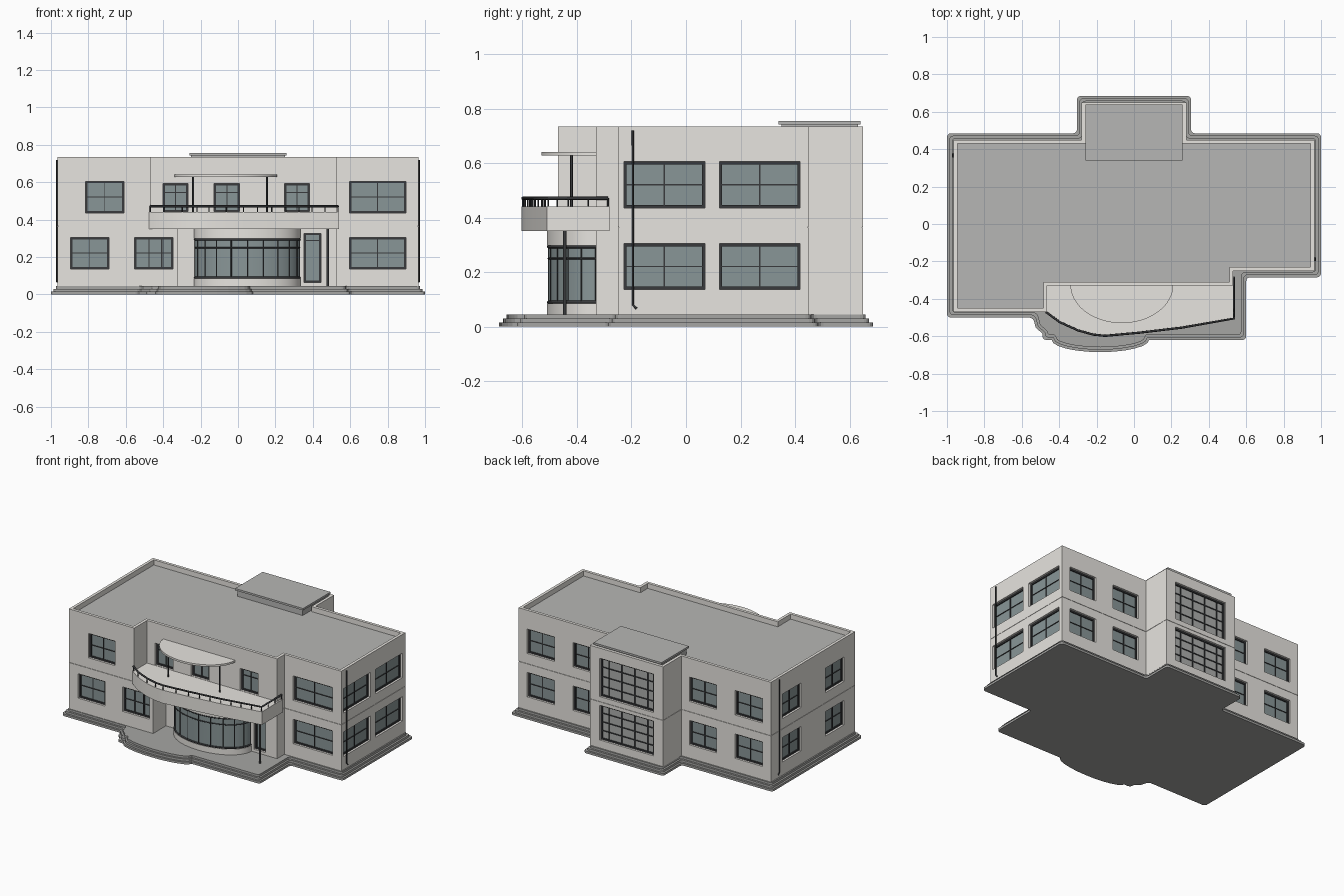
import bpy, bmesh, math
from mathutils import Vector

cube = bpy.data.objects.get("Cube")
if cube:
    bpy.data.objects.remove(cube, do_unlink=True)


def material(name, r, g, b):
    m = bpy.data.materials.new(name)
    m.use_nodes = True
    m.diffuse_color = (r, g, b, 1)
    m.node_tree.nodes["Principled BSDF"].inputs["Base Color"].default_value = (r, g, b, 1)
    return m


WALL = material("pale plaster", 0.81, 0.79, 0.75)
ROOF = material("roof grey", 0.47, 0.47, 0.46)
STONE = material("step grey", 0.38, 0.38, 0.37)
GLASS = material("blue grey glass", 0.25, 0.305, 0.31)
STAIR = material("stair glass grey", 0.42, 0.43, 0.42)
DARK = material("dark metal", 0.04, 0.042, 0.045)


def finish(name, bm, *mats, smooth=False):
    bmesh.ops.recalc_face_normals(bm, faces=bm.faces[:])
    me = bpy.data.meshes.new(name)
    bm.to_mesh(me)
    bm.free()
    ob = bpy.data.objects.new(name, me)
    bpy.context.collection.objects.link(ob)
    for m in mats:
        me.materials.append(m)
    if smooth:
        bpy.ops.object.select_all(action='DESELECT')
        ob.select_set(True)
        bpy.context.view_layer.objects.active = ob
        bpy.ops.object.shade_smooth_by_angle(angle=math.radians(35))
    return ob


def inset(pts, d):
    """Move every side of a counter-clockwise outline inwards by d."""
    out = []
    for i, p in enumerate(pts):
        p = Vector(p)
        a = (p - Vector(pts[i - 1])).normalized()
        b = (Vector(pts[(i + 1) % len(pts)]) - p).normalized()
        n, m = Vector((-a.y, a.x)), Vector((-b.y, b.x))
        out.append(tuple(p + (n + m) * d / (1 + n.dot(m))))
    return out


def prism(name, pts, z0, z1, *mats, rounding=0, sunk=0, rim=0.02, smooth=False):
    bm = bmesh.new()
    bottom = bm.faces.new([bm.verts.new((x, y, z0)) for x, y in pts])
    ext = bmesh.ops.extrude_face_region(bm, geom=[bottom])["geom"]
    top = [g for g in ext if isinstance(g, bmesh.types.BMFace)]
    for g in ext:
        if isinstance(g, bmesh.types.BMVert):
            g.co.z = z1
    bmesh.ops.recalc_face_normals(bm, faces=bm.faces[:])
    if sunk:
        bmesh.ops.inset_region(bm, faces=top, thickness=rim, use_even_offset=True)
        # drop the roof straight down behind the parapet
        walls = bmesh.ops.extrude_face_region(bm, geom=top)["geom"]
        bmesh.ops.delete(bm, geom=top, context='FACES_ONLY')
        for g in walls:
            if isinstance(g, bmesh.types.BMVert):
                g.co.z -= sunk
            elif isinstance(g, bmesh.types.BMFace):
                g.material_index = 1
    if rounding:
        edges = [e for e in bm.edges if abs(e.verts[0].co.z - e.verts[1].co.z) > 1e-4
                 and e.calc_face_angle(0) > 1.2]
        bmesh.ops.bevel(bm, geom=edges, offset=rounding, segments=3, affect='EDGES', profile=0.5)
    return finish(name, bm, *mats, smooth=smooth)


def add_box(bm, p, q):
    p, q = Vector(p), Vector(q)
    vs = bmesh.ops.create_cube(bm, size=1)["verts"]
    for v in vs:
        v.co = Vector([(p[i] + q[i]) / 2 + v.co[i] * abs(q[i] - p[i]) for i in range(3)])


def tube(name, pts, r):
    cu = bpy.data.curves.new(name, 'CURVE')
    cu.dimensions = '3D'
    cu.bevel_depth, cu.bevel_resolution, cu.use_fill_caps = r, 2, True
    sp = cu.splines.new('POLY')
    sp.points.add(len(pts) - 1)
    for q, p in zip(sp.points, pts):
        q.co = (*p, 1)
    cu.materials.append(DARK)
    ob = bpy.data.objects.new(name, cu)
    bpy.context.collection.objects.link(ob)


def arc(cx, cy, rx, ry, n=32):
    return [(cx - rx * math.cos(math.pi * i / n), cy - ry * math.sin(math.pi * i / n))
            for i in range(n + 1)]


# Stepped base with a bowed front terrace
base = [(-1, -0.5), (-0.54, -0.5), (-0.525, -0.555), (-0.49, -0.585), (-0.49, -0.62)]
base += arc(-0.18, -0.62, 0.26, 0.065, 12) + [
    (0.6, -0.62), (0.6, -0.285), (1, -0.285), (1, 0.485), (0.305, 0.485), (0.305, 0.685),
    (-0.305, 0.685), (-0.305, 0.485), (-1, 0.485)]
for i, label in enumerate(("lower", "middle", "upper")):
    prism(label + "_step", inset(base, 0.013 * i), 0.015 * i, 0.015 * (i + 1), STONE, rounding=0.02)


# Two storeys separated by a fine joint
def footprint(wing_x):
    return [(-0.965, -0.47), (wing_x, -0.47), (wing_x, -0.33), (0.53, -0.33), (0.53, -0.25),
            (0.965, -0.25), (0.965, 0.45), (0.28, 0.45), (0.28, 0.65), (-0.28, 0.65),
            (-0.28, 0.45), (-0.965, 0.45)]


ground = prism("ground_storey", footprint(-0.32), 0.045, 0.364, WALL)
upper = prism("upper_storey", footprint(-0.465), 0.366, 0.735, WALL, ROOF, sunk=0.035)
prism("joint_core", inset(footprint(-0.465), 0.004), 0.36, 0.37, WALL)

# Windows: recess, glass and frame bars on each wall
frames, glass, stair, cutters = (bmesh.new() for _ in range(4))
SIDES = {"front": lambda w: lambda u, d, z: (u, w - d, z),
         "back": lambda w: lambda u, d, z: (u, w + d, z),
         "right": lambda w: lambda u, d, z: (w + d, u, z),
         "left": lambda w: lambda u, d, z: (w - d, u, z)}


def window(side, wall, u0, u1, z0, z1, cols=(0.5,), rows=(0.5,), pane=glass, t=0.0025):
    at = SIDES[side](wall)
    add_box(cutters, at(u0, -0.028, z0), at(u1, 0.05, z1))
    add_box(pane, at(u0, -0.035, z0), at(u1, -0.022, z1))
    f = 0.0105

    def bar(a, b, c, e, d):
        add_box(frames, at(a, -0.028, c), at(b, d, e))
    for a in (u0, u1 - f):
        bar(a, a + f, z0, z1, -0.014)
    for c in (z0, z1 - f):
        bar(u0, u1, c, c + f, -0.0145)
    for k in cols:
        m = u0 + (u1 - u0) * k
        bar(m - t, m + t, z0, z1, -0.017)
    for k in rows:
        m = z0 + (z1 - z0) * k
        bar(u0, u1, m - t, m + t, -0.0175)


LOW, HIGH = (0.136, 0.305), (0.436, 0.605)
for z in (LOW, HIGH):
    window("front", -0.25, 0.597, 0.897, *z)
    for y in (-0.228, 0.122):
        window("right", 0.965, y, y + 0.297, *z)
    for y in (-0.35, 0.12):
        window("left", -0.965, y, y + 0.205, *z)
    for x in (-0.9, -0.55, 0.34, 0.69):
        window("back", 0.45, x, x + 0.21, *z)
window("front", -0.47, -0.895, -0.69, *LOW)
window("front", -0.47, -0.553, -0.347, *LOW, cols=(0.38, 0.7, 0.74))
window("front", -0.47, -0.815, -0.61, *HIGH)
for x in (-0.402, -0.127, 0.248):
    window("front", -0.33, x, x + 0.135, 0.442, 0.594, rows=(0.68,))
window("front", -0.33, 0.353, 0.443, 0.063, 0.327, cols=(), rows=(0.85,))
for z in ((0.1, 0.34), (0.4, 0.665)):
    window("back", 0.65, -0.205, 0.205, *z, cols=(0.14, 0.38, 0.62, 0.86),
           rows=(0.25, 0.5, 0.75), pane=stair, t=0.0035)
finish("window_frames", frames, DARK)
finish("window_glass", glass, GLASS)
finish("stair_window_glass", stair, STAIR)
cutter = finish("window_cutter", cutters)
cutter.hide_render = True
for ob in (ground, upper):
    mod = ob.modifiers.new("openings", 'BOOLEAN')
    mod.operation, mod.solver, mod.object = 'DIFFERENCE', 'EXACT', cutter
    deps = bpy.context.evaluated_depsgraph_get()
    me = bpy.data.meshes.new_from_object(ob.evaluated_get(deps))
    ob.modifiers.clear()
    ob.data = me
bpy.data.objects.remove(cutter, do_unlink=True)

# Curved glazed bay under the balcony
bay = arc(0.05, -0.33, 0.285, 0.18)
slim = arc(0.05, -0.33, 0.279, 0.174)
prism("bay_sill", bay, 0.045, 0.085, WALL, smooth=True)
prism("bay_glass", slim, 0.085, 0.298, GLASS, smooth=True)
prism("bay_head", bay, 0.298, 0.355, WALL, smooth=True)
for z, r in ((0.09, 0.006), (0.25, 0.0035), (0.293, 0.006)):
    tube("bay_rail", [(x, y, z) for x, y in slim], r)
for x, y in arc(0.05, -0.33, 0.279, 0.174, 10):
    tube("bay_mullion", [(x, y, 0.085), (x, y, 0.298)], 0.003)

# Balcony slab and its railing
edge = [(-0.475, -0.475), (-0.4, -0.53), (-0.3, -0.575), (-0.22, -0.597), (-0.155, -0.604),
        (0.03, -0.587), (0.257, -0.56), (0.54, -0.51)]
prism("balcony_slab", edge + [(0.54, -0.28), (0.527, -0.28), (0.527, -0.32), (-0.475, -0.32)],
      0.35, 0.44, WALL, smooth=True)
line = [Vector(p) for p in inset(edge + [(0.54, -0.28), (-0.475, -0.28)], 0.006)[:-1]]
tube("balcony_rail", [(p.x, p.y, 0.471) for p in line], 0.006)
for a, b in zip(line, line[1:]):
    n = max(1, round((b - a).length / 0.08))
    for i in range(n):
        p = a.lerp(b, i / n)
        tube("rail_post", [(p.x, p.y, 0.44), (p.x, p.y, 0.472)], 0.003)
tube("rail_end_post", [(*line[-1], 0.44), (*line[-1], 0.472)], 0.003)

# Rounded canopy, slim columns and downpipes
prism("canopy", arc(-0.065, -0.325, 0.275, 0.205), 0.627, 0.64, WALL, smooth=True)
for x in (-0.24, 0.155):
    tube("canopy_column", [(x, -0.42, 0.44), (x, -0.42, 0.63)], 0.005)
tube("balcony_column", [(0.48, -0.445, 0.045), (0.48, -0.445, 0.35)], 0.007)
for x, y in ((0.968, -0.195), (-0.968, 0.36)):
    tube("downpipe", [(x, y, 0.72), (x, y, 0.08), (x, y + 0.014, 0.066)], 0.004)

# Raised roof over the stair projection
for name, x, y0, y1, z0, z1 in (("stair_roof_block", 0.25, 0.35, 0.63, 0.69, 0.745),
                                ("stair_roof_cap", 0.26, 0.34, 0.64, 0.742, 0.755)):
    bm = bmesh.new()
    add_box(bm, (-x, y0, z0), (x, y1, z1))
    finish(name, bm, ROOF)
